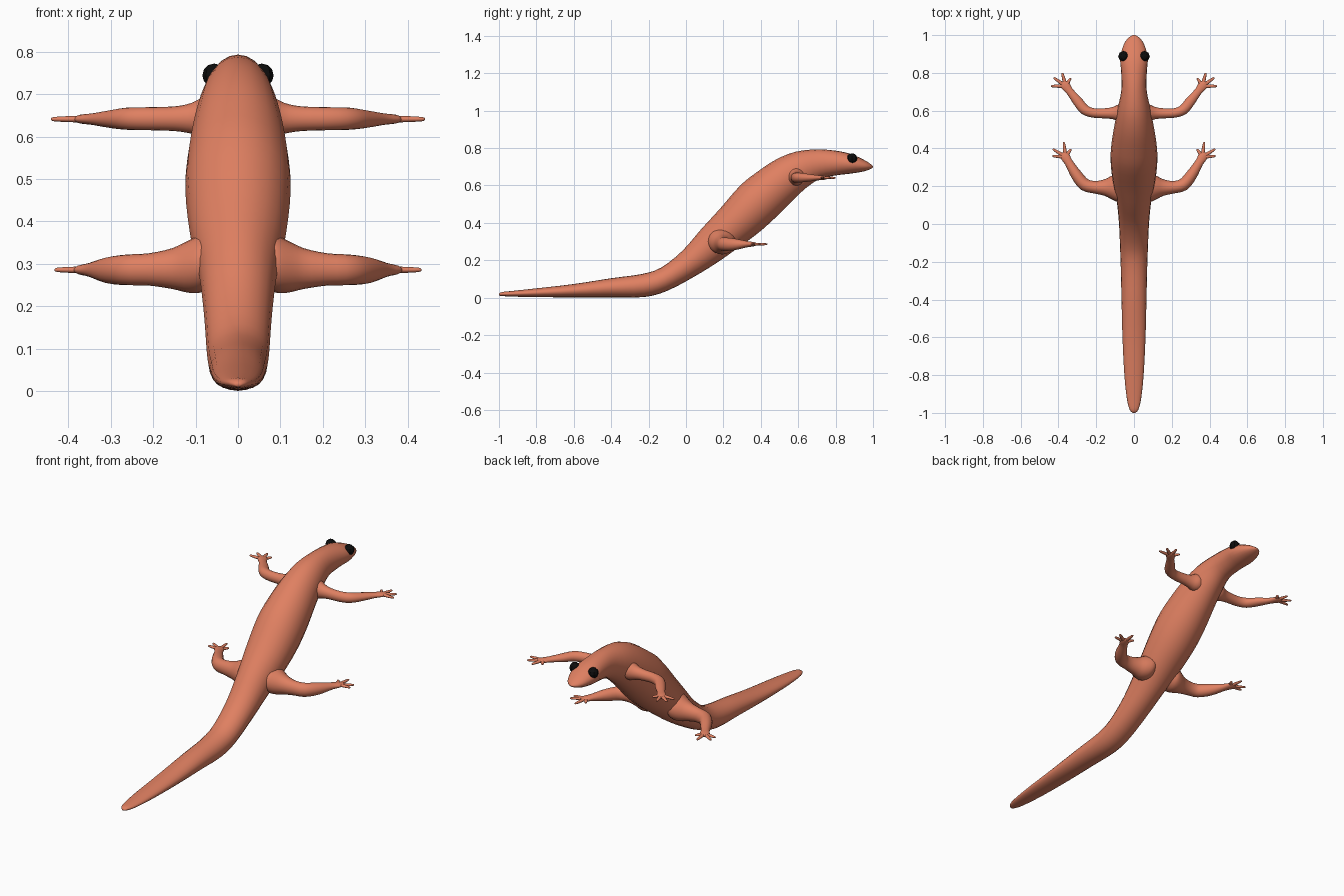
import bpy, bmesh, math
from mathutils import Vector

if "Cube" in bpy.data.objects:
    bpy.data.objects.remove(bpy.data.objects["Cube"])


def material(name, colour):
    m = bpy.data.materials.new(name)
    m.diffuse_color = (*colour, 1)
    m.use_nodes = True
    m.node_tree.nodes["Principled BSDF"].inputs["Base Color"].default_value = m.diffuse_color
    return m


SKIN = material("terracotta skin", (0.74, 0.215, 0.12))
BLACK = material("eye black", (0.004, 0.004, 0.004))


def smooth_path(pts, steps):
    """Catmull-Rom interpolation of equally long tuples."""
    pts = [Vector(p) for p in pts]
    out = []
    for i in range(len(pts) - 1):
        p0, p1, p2 = pts[max(i - 1, 0)], pts[i], pts[i + 1]
        p3 = pts[min(i + 2, len(pts) - 1)]
        for s in range(steps):
            t = s / steps
            out.append(0.5 * (2 * p1 + (p2 - p0) * t
                              + (2 * p0 - 5 * p1 + 4 * p2 - p3) * t * t
                              + (3 * p1 - p0 - 3 * p2 + p3) * t ** 3))
    return out + [pts[-1]]


def loft(bm, rings):
    """Skin a list of (centre, side vector, up vector) ellipses."""
    n = 20
    loops = []
    for c, a, b in rings:
        loops.append([bm.verts.new(c + a * math.cos(k * math.tau / n)
                                   + b * math.sin(k * math.tau / n)) for k in range(n)])
    for l0, l1 in zip(loops, loops[1:]):
        for k in range(n):
            j = (k + 1) % n
            bm.faces.new((l0[k], l0[j], l1[j], l1[k]))
    bm.faces.new(loops[0])
    bm.faces.new(loops[-1])


def tube(bm, pts, steps=3):
    """Tube along points given as x, y, z, horizontal radius, vertical radius."""
    path = smooth_path(pts, steps)
    rings = []
    for i, p in enumerate(path):
        q, r = path[min(i + 1, len(path) - 1)], path[max(i - 1, 0)]
        t = Vector((q[0] - r[0], q[1] - r[1], 0)).normalized()
        rings.append((Vector(p[:3]), Vector((-t.y, t.x, 0)) * p[3], Vector((0, 0, p[4]))))
    loft(bm, rings)


def finish(name, bm, mat, mirror=False):
    bmesh.ops.recalc_face_normals(bm, faces=bm.faces)
    me = bpy.data.meshes.new(name)
    bm.to_mesh(me)
    bm.free()
    me.materials.append(mat)
    ob = bpy.data.objects.new(name, me)
    bpy.context.collection.objects.link(ob)
    for f in me.polygons:
        f.use_smooth = True
    if mirror:
        mod = ob.modifiers.new("mirror", "MIRROR")
        mod.use_mirror_merge = False
    return ob


# Head, trunk and tail: back point (y, z), belly point (y, z), half width
body = [
    (-1.0, .02, -1.0, .012, .006), (-.985, .03, -.985, .009, .022),
    (-.93, .036, -.93, .006, .037), (-.8, .05, -.8, .003, .051),
    (-.6, .073, -.6, .002, .061), (-.4, .104, -.4, .002, .066),
    (-.24, .126, -.22, .004, .07), (-.135, .16, -.1, .037, .074),
    (-.02, .25, .04, .11, .08), (.08, .365, .17, .19, .092),
    (.18, .474, .28, .268, .113), (.29, .6, .385, .345, .124),
    (.38, .672, .475, .425, .119), (.48, .738, .56, .51, .104),
    (.585, .78, .64, .585, .086), (.70, .793, .72, .637, .067),
    (.80, .786, .81, .655, .068), (.88, .769, .885, .664, .073),
    (.95, .738, .95, .675, .054), (.985, .716, .985, .687, .03),
    (1.0, .703, 1.0, .697, .006)]
rings = []
for yt, zt, yb, zb, w in smooth_path(body, 3):
    top, bottom = Vector((0, yt, zt)), Vector((0, yb, zb))
    rings.append(((top + bottom) / 2, Vector((w, 0, 0)), (top - bottom) / 2))
bm = bmesh.new()
loft(bm, rings)
finish("body", bm, SKIN)


def limb(name, path, palm, tips):
    """Leg with a flared root, flattened foot and splayed toes, on both sides."""
    bm = bmesh.new()
    tube(bm, path)
    x, y, z = palm
    for tx, ty in tips:
        mx, my = (x + tx) / 2, (y + ty) / 2
        tube(bm, [(x, y, z, .011, .008), (mx, my, z, .009, .007),
                  (tx + (x - tx) * .08, ty + (y - ty) * .08, z, .006, .005),
                  (tx, ty, z, .002, .002)], 2)
    finish(name, bm, SKIN, True)


limb("front_legs", [
    (.03, .59, .65, .04, .045), (.075, .588, .647, .046, .048),
    (.11, .587, .643, .033, .036), (.15, .586, .642, .027, .029),
    (.215, .588, .642, .025, .027), (.262, .606, .642, .027, .026),
    (.30, .652, .641, .026, .021), (.34, .702, .641, .02, .014),
    (.365, .735, .641, .025, .011), (.38, .752, .641, .01, .006)],
    (.362, .73, .641), [(.335, .772), (.38, .80), (.426, .775), (.44, .73)])

limb("hind_legs", [
    (.04, .19, .315, .05, .055), (.08, .192, .303, .074, .068),
    (.115, .193, .294, .064, .062), (.155, .193, .289, .044, .048),
    (.21, .195, .287, .033, .038), (.262, .209, .286, .033, .036),
    (.305, .26, .285, .03, .031), (.345, .325, .286, .022, .017),
    (.365, .358, .286, .025, .012), (.378, .378, .286, .01, .006)],
    (.362, .355, .286), [(.333, .397), (.372, .435), (.43, .397), (.432, .36)])

# Eyes
bm = bmesh.new()
bmesh.ops.create_uvsphere(bm, u_segments=8, v_segments=6, radius=.028)
bmesh.ops.translate(bm, verts=bm.verts, vec=(.056, .888, .744))
eyes = finish("eyes", bm, BLACK, True)
for f in eyes.data.polygons:
    f.use_smooth = False
